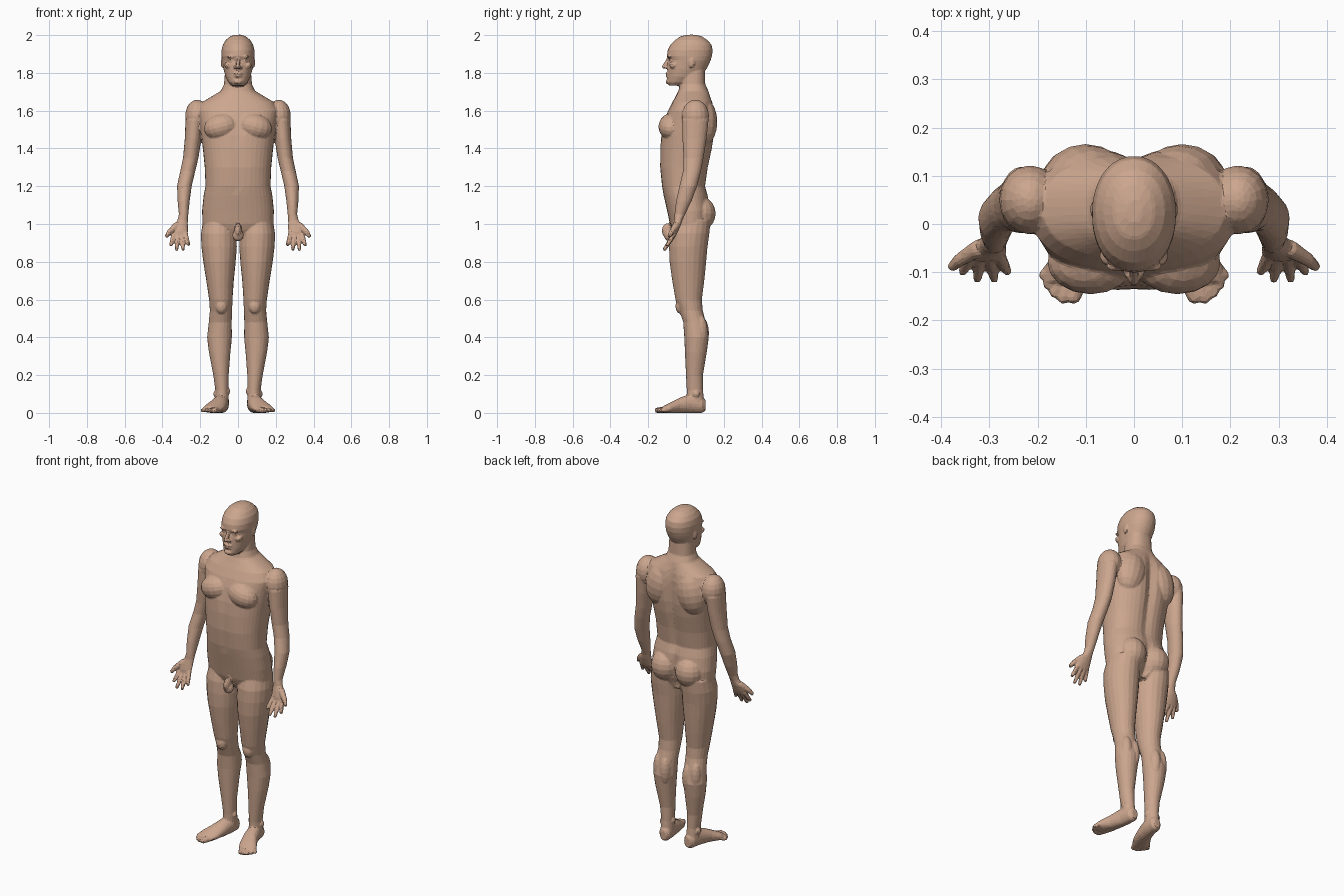
import bpy, bmesh, math
from mathutils import Vector, Matrix

bm = bmesh.new()


def skin(rings):
    """Closed skin over a list of point rings."""
    vs = [[bm.verts.new(p) for p in r] for r in rings]
    n = len(vs[0])
    faces = [bm.faces.new((a[i], a[(i + 1) % n], b[(i + 1) % n], b[i]))
             for a, b in zip(vs, vs[1:]) for i in range(n)]
    faces += [bm.faces.new(vs[0][::-1]), bm.faces.new(vs[-1])]
    bmesh.ops.recalc_face_normals(bm, faces=faces)


def loft(rows, axis='z', side=1, n=20):
    """Rows of (position, centre 1, centre 2, radius 1, radius 2)."""
    rings = []
    for p, c1, c2, r1, r2 in rows:
        ring = []
        for i in range(n):
            t = math.tau * i / n
            a, b = side * (c1 + r1 * math.cos(t)), c2 + r2 * math.sin(t)
            ring.append((a, b, p) if axis == 'z' else (a, p, b))
        rings.append(ring)
    skin(rings)


def trunk(rows, n=40, power=0.85):
    """Rows of (z, half width, front y, back y, front groove, back groove)."""
    rings = []
    for z, hw, yf, yb, gf, gb in rows:
        ring = []
        for i in range(n):
            t = math.tau * i / n
            c, s = math.cos(t), math.sin(t)
            x = hw * math.copysign(abs(c) ** power, c)
            y = (yf + yb) / 2 + (yb - yf) / 2 * math.copysign(abs(s) ** power, s)
            groove = math.exp(-(x / 0.03) ** 2)
            ring.append((x, y + groove * (gf if s < 0 else -gb), z))
        rings.append(ring)
    skin(rings)


def blob(loc, size, tilt=0.0):
    m = Matrix.Translation(loc) @ Matrix.Rotation(tilt, 4, 'Y') @ Matrix.Diagonal((*size, 1))
    bmesh.ops.create_uvsphere(bm, u_segments=16, v_segments=10, radius=1, matrix=m)


def pair(loc, size, tilt=0.0):
    for s in (1, -1):
        blob((s * loc[0], loc[1], loc[2]), size, s * tilt)


def digit(a, b, r1, r2, side):
    """Tapered finger or toe with a rounded tip."""
    a, b = Vector((side * a[0], a[1], a[2])), Vector((side * b[0], b[1], b[2]))
    d = b - a
    m = Matrix.Translation((a + b) / 2) @ d.to_track_quat('Z', 'Y').to_matrix().to_4x4()
    bmesh.ops.create_cone(bm, cap_ends=True, segments=12, radius1=r1, radius2=r2,
                          depth=d.length, matrix=m)
    blob(b, (r2, r2, r2))


# torso and neck
trunk([(0.93, .10, -.05, .08, 0, 0), (0.97, .165, -.073, .11, 0, .03),
       (1.0, .188, -.085, .125, 0, .03), (1.07, .19, -.10, .13, 0, .02),
       (1.15, .182, -.118, .118, 0, .008), (1.2, .172, -.129, .105, .004, .012),
       (1.3, .176, -.139, .12, .004, .016), (1.4, .186, -.138, .142, .004, .02),
       (1.47, .195, -.133, .152, .006, .022), (1.55, .205, -.115, .155, .004, .022),
       (1.6, .215, -.095, .152, 0, .018), (1.645, .19, -.072, .142, 0, .012),
       (1.675, .14, -.055, .13, 0, .005), (1.705, .09, -.04, .118, 0, 0),
       (1.74, .074, -.032, .102, 0, 0), (1.84, .066, -.03, .1, 0, 0)])
pair((.09, -.08, 1.515), (.092, .066, .068), .25)    # chest
pair((.10, .09, 1.54), (.09, .076, .13), -.2)        # shoulder blades
pair((.08, .075, 1.055), (.082, .082, .09))          # buttocks
pair((.216, .05, 1.572), (.064, .072, .086))         # shoulders
pair((.10, .055, 1.645), (.09, .06, .035), .3)       # neck-to-shoulder slope
blob((0, -.098, .965), (.019, .03, .04))             # groin
blob((0, -.09, .94), (.03, .026, .032))

# head
trunk([(1.732, .03, -.088, -.02, 0, 0), (1.75, .05, -.10, .03, 0, 0),
       (1.78, .066, -.099, .075, 0, 0), (1.82, .077, -.098, .108, 0, 0),
       (1.85, .082, -.096, .124, 0, 0), (1.866, .085, -.09, .13, 0, 0),
       (1.89, .087, -.101, .138, 0, 0), (1.92, .087, -.097, .141, 0, 0),
       (1.95, .08, -.082, .135, 0, 0), (1.975, .064, -.056, .112, 0, 0),
       (1.993, .042, -.03, .085, 0, 0), (2.002, .016, .005, .05, 0, 0)], power=.95)
digit((0, -.092, 1.88), (0, -.117, 1.832), .007, .011, 1)   # nose
pair((.013, -.102, 1.828), (.009, .012, .008))              # nostrils
pair((.034, -.088, 1.886), (.026, .011, .008), .1)          # brows
pair((.033, -.079, 1.865), (.014, .010, .008))              # eyes
pair((.05, -.066, 1.84), (.022, .022, .018))                # cheeks
blob((0, -.099, 1.797), (.026, .011, .006))                 # lips
blob((0, -.098, 1.783), (.023, .011, .006))
blob((0, -.093, 1.753), (.024, .015, .014))                 # chin
pair((.084, .03, 1.855), (.007, .017, .028))                # ears

for s in (1, -1):
    # arm and palm
    loft([(1.63, .21, .05, .035, .045), (1.55, .231, .05, .047, .07),
          (1.45, .238, .045, .044, .064), (1.35, .25, .04, .041, .053),
          (1.28, .266, .032, .040, .048), (1.2, .284, .012, .039, .047),
          (1.12, .288, -.012, .032, .041), (1.05, .288, -.033, .025, .028),
          (1.02, .293, -.041, .028, .022), (.99, .302, -.05, .037, .021),
          (.96, .308, -.06, .043, .018), (.933, .309, -.067, .041, .012)], side=s)
    # fingers and thumb
    for a, b in (((.340, -.066, .945), (.355, -.098, .890)),
                 ((.320, -.066, .940), (.325, -.113, .866)),
                 ((.298, -.066, .940), (.290, -.113, .868)),
                 ((.278, -.066, .948), (.263, -.098, .893))):
        digit(a, b, .013, .010, s)
    digit((.322, -.05, .995), (.362, -.075, .96), .019, .014, s)
    digit((.362, -.075, .96), (.376, -.088, .938), .014, .011, s)

    # leg
    loft([(1.02, .10, .03, .085, .10), (.95, .102, .018, .094, .106),
          (.88, .10, .012, .094, .102), (.8, .098, .01, .086, .097),
          (.7, .095, .012, .073, .085), (.6, .091, .014, .062, .07),
          (.54, .09, .027, .059, .062), (.48, .094, .045, .061, .06),
          (.4, .098, .056, .066, .065), (.32, .097, .052, .057, .058),
          (.2, .09, .045, .041, .045), (.12, .085, .047, .035, .043),
          (.05, .085, .05, .037, .047)], side=s)
    # foot
    loft([(.103, .08, .04, .02, .03), (.085, .082, .043, .034, .043),
          (.03, .088, .05, .04, .052), (-.03, .103, .04, .046, .042),
          (-.085, .127, .026, .056, .028), (-.12, .138, .018, .05, .018)],
         axis='y', side=s)
    # toes
    for a, b, r in (((.105, -.10), (.125, -.150), .016), ((.132, -.11), (.147, -.154), .012),
                    ((.148, -.105), (.165, -.143), .011), ((.160, -.10), (.178, -.126), .011),
                    ((.168, -.085), (.187, -.106), .011)):
        digit((*a, .018), (*b, .013), r + .002, r, s)

pair((.088, -.03, .565), (.032, .026, .04))          # kneecaps
pair((.075, .08, .42), (.034, .042, .09))            # calves
pair((.122, .075, .43), (.032, .04, .09))
pair((.053, .045, .115), (.012, .018, .018))         # ankle bones
pair((.119, .055, .1), (.012, .018, .018))

# flat soles
for v in bm.verts:
    v.co.z = max(v.co.z, 0.0)

mesh = bpy.data.meshes.new("body")
bm.to_mesh(mesh)
bm.free()
body = bpy.data.objects.new("body", mesh)
bpy.context.collection.objects.link(body)

skin_tone = bpy.data.materials.new("skin_tan")
skin_tone.diffuse_color = (0.60, 0.38, 0.27, 1)
mesh.materials.append(skin_tone)

# fuse the parts into one faceted skin
fuse = body.modifiers.new("fuse", 'REMESH')
fuse.mode = 'VOXEL'
fuse.voxel_size = 0.005
soften = body.modifiers.new("soften", 'SMOOTH')
soften.factor = 0.5
soften.iterations = 4
facet = body.modifiers.new("facet", 'DECIMATE')
facet.ratio = 0.06
